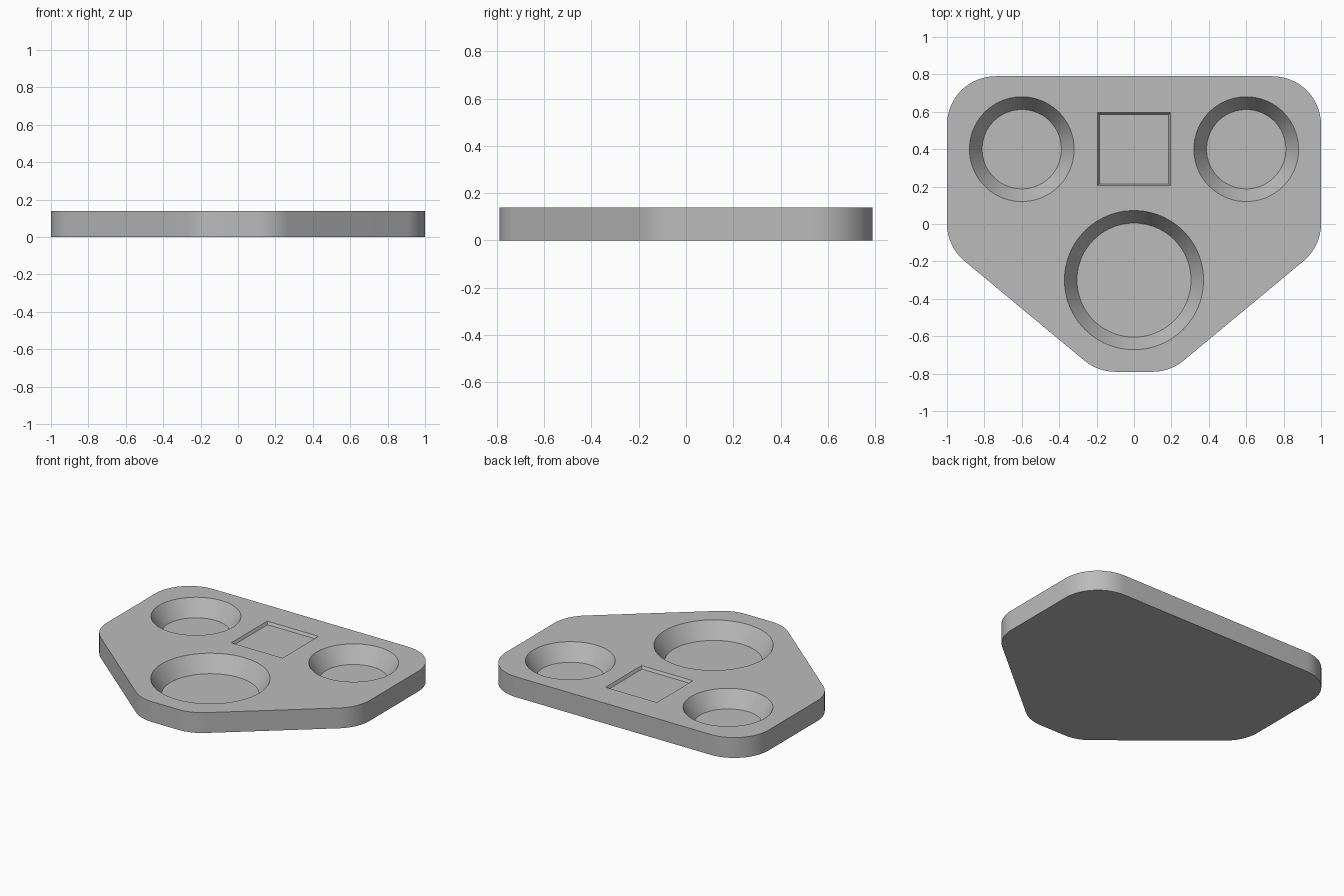
import bpy
import bmesh
from math import pi, sin, cos, tan
from mathutils import Vector

HEIGHT = 0.14
CORNER_RADIUS = 0.26
TOP = HEIGHT

cube = bpy.data.objects.get("Cube")
if cube:
    bpy.data.objects.remove(cube, do_unlink=True)

grey = bpy.data.materials.new("plain grey")
grey.use_nodes = True
grey.diffuse_color = (0.5, 0.5, 0.5, 1)
grey.node_tree.nodes["Principled BSDF"].inputs["Base Color"].default_value = grey.diffuse_color


def rounded(corners, radius, steps=16):
    """Replace each corner of a counter-clockwise outline with a tangent arc."""
    points = []
    for i, corner in enumerate(corners):
        a = (corners[i - 1] - corner).normalized()
        b = (corners[(i + 1) % len(corners)] - corner).normalized()
        half = a.angle(b) / 2
        centre = corner + (a + b).normalized() * radius / sin(half)
        start = corner + a * radius / tan(half) - centre
        side = -a * radius
        turn = pi - 2 * half
        for k in range(steps + 1):
            t = turn * k / steps
            points.append(centre + start * cos(t) + side * sin(t))
    return points


def ring(count, radius, spin=0.0):
    return [Vector((cos(spin + 2 * pi * k / count), sin(spin + 2 * pi * k / count))) * radius
            for k in range(count)]


def loft(name, lower, upper, z_low, z_high):
    """Closed solid between two matching outlines."""
    bm = bmesh.new()
    low = [bm.verts.new((p.x, p.y, z_low)) for p in lower]
    high = [bm.verts.new((p.x, p.y, z_high)) for p in upper]
    bm.faces.new(low[::-1])
    bm.faces.new(high)
    for i in range(len(low)):
        j = (i + 1) % len(low)
        bm.faces.new((low[i], low[j], high[j], high[i]))
    mesh = bpy.data.meshes.new(name)
    bm.to_mesh(mesh)
    bm.free()
    mesh.materials.append(grey)
    obj = bpy.data.objects.new(name, mesh)
    bpy.context.collection.objects.link(obj)
    return obj


def cut_pocket(body, name, centre, sides, r_floor, r_rim, depth, spin=0.0):
    """Sink a tapered pocket; the cutter continues its taper above the top."""
    floor = [p + Vector(centre) for p in ring(sides, r_floor, spin)]
    r_out = r_floor + (r_rim - r_floor) * 2
    above = [p + Vector(centre) for p in ring(sides, r_out, spin)]
    cutter = loft(name, floor, above, TOP - depth, TOP + depth)
    cutter.hide_render = True
    mod = body.modifiers.new(name, 'BOOLEAN')
    mod.operation = 'DIFFERENCE'
    mod.solver = 'EXACT'
    mod.object = cutter
    bpy.ops.object.modifier_apply(modifier=mod.name)
    bpy.data.objects.remove(cutter, do_unlink=True)


# Plate: six-sided outline with rounded corners
right_half = [Vector(p) for p in ((0.193, -0.79), (1, -0.12), (1, 0.79))]
left_half = [Vector((-p.x, p.y)) for p in reversed(right_half)]
outline = rounded(right_half + left_half, CORNER_RADIUS)
plate = loft("tray_plate", outline, outline, 0, HEIGHT)
bpy.context.view_layer.objects.active = plate
plate.select_set(True)

# Round tapered wells
for x in (-0.6, 0.6):
    cut_pocket(plate, "small_well", (x, 0.4), 96, 0.212, 0.28, 0.11)
cut_pocket(plate, "large_well", (0, -0.3), 96, 0.305, 0.372, 0.11)

# Shallow square recess
root2 = 2 ** 0.5
cut_pocket(plate, "square_recess", (0, 0.4), 4, 0.185 * root2, 0.195 * root2, 0.018, pi / 4)

bpy.ops.object.shade_smooth_by_angle(angle=pi / 6)
